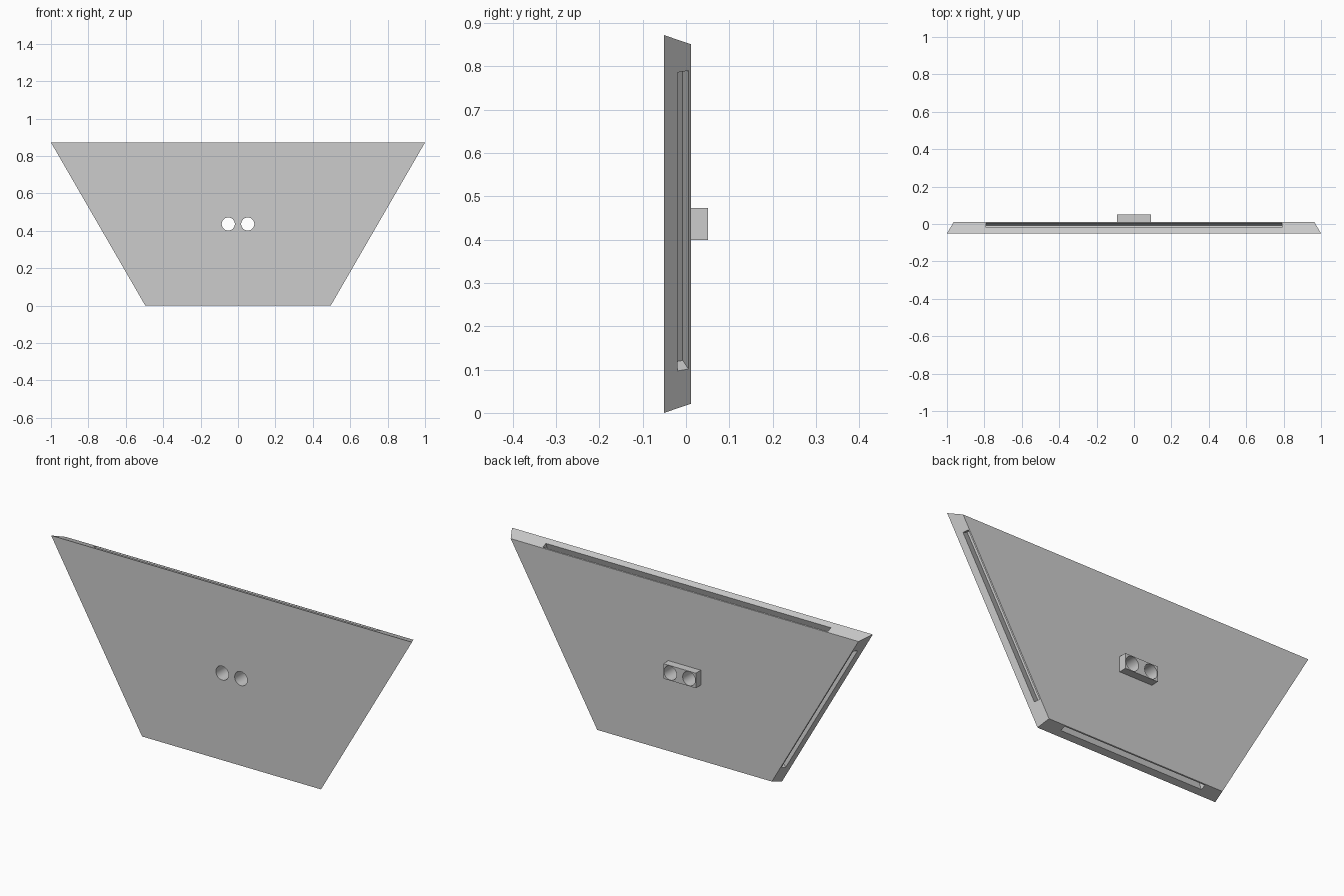
import bpy, bmesh, math
from mathutils import Matrix, Vector

cube = bpy.data.objects.get("Cube")
if cube:
    bpy.data.objects.remove(cube, do_unlink=True)

FRONT, BACK, MOUNT = -0.051, 0.0115, 0.051   # depth planes
HEIGHT, INSET = 0.872, 0.021
TOP, BOTTOM = 1.0, 0.496                     # half widths
MID = HEIGHT / 2

grey = bpy.data.materials.new("light grey")
grey.use_nodes = True
colour = (0.604, 0.604, 0.604, 1)
grey.diffuse_color = colour
grey.node_tree.nodes["Principled BSDF"].inputs["Base Color"].default_value = colour


def make_object(name, bm):
    bmesh.ops.recalc_face_normals(bm, faces=bm.faces)
    mesh = bpy.data.meshes.new(name)
    bm.to_mesh(mesh)
    bm.free()
    mesh.materials.append(grey)
    obj = bpy.data.objects.new(name, mesh)
    bpy.context.collection.objects.link(obj)
    return obj


def box(name, size, matrix):
    bm = bmesh.new()
    bmesh.ops.create_cube(bm, size=1, matrix=matrix @ Matrix.Diagonal((*size, 1)))
    return make_object(name, bm)


def hole_cutter(x):
    bm = bmesh.new()
    turn = Matrix.Translation((x, 0, MID)) @ Matrix.Rotation(math.pi / 2, 4, "X")
    bmesh.ops.create_cone(bm, cap_ends=True, segments=48, radius1=0.035,
                          radius2=0.035, depth=0.4, matrix=turn)
    return make_object("hole_cutter", bm)


def cut(obj, cutters):
    bpy.context.view_layer.objects.active = obj
    for cutter in cutters:
        mod = obj.modifiers.new("cut", "BOOLEAN")
        mod.operation = "DIFFERENCE"
        mod.solver = "EXACT"
        mod.object = cutter
        bpy.ops.object.modifier_apply(modifier=mod.name)


# Trapezoid plate with bevelled edges
slope = INSET / math.tan(math.radians(30))
shift = INSET / math.tan(math.radians(60))
front_outline = [(-BOTTOM, 0), (BOTTOM, 0), (TOP, HEIGHT), (-TOP, HEIGHT)]
back_outline = [(-BOTTOM + shift, INSET), (BOTTOM - shift, INSET),
                (TOP - slope, HEIGHT - INSET), (-TOP + slope, HEIGHT - INSET)]
bm = bmesh.new()
front = [bm.verts.new((x, FRONT, z)) for x, z in front_outline]
back = [bm.verts.new((x, BACK, z)) for x, z in back_outline]
bm.faces.new(front)
bm.faces.new(back[::-1])
for i in range(4):
    j = (i + 1) % 4
    bm.faces.new((front[i], back[i], back[j], front[j]))
plate = make_object("plate", bm)

# Slots cut square into each bevelled edge
cutters = []
tilt = math.atan2(INSET, BACK - FRONT)
slot_y, slot_width, slot_depth = -0.007, 0.027, 0.042
for i in range(4):
    a, b = (Vector((x, FRONT, z)) for x, z in
            (front_outline[i], front_outline[(i + 1) % 4]))
    along = (b - a).normalized()
    outward = Vector((along.z, 0, -along.x))
    normal = outward * math.cos(tilt) + Vector((0, math.sin(tilt), 0))
    across = normal.cross(along)
    rise = slot_y - FRONT
    centre = (a + b) / 2 + Vector((0, rise, 0)) - outward * rise * math.tan(tilt)
    frame = Matrix((along, across, normal)).transposed().to_4x4()
    frame.translation = centre
    cutters.append(box("slot_cutter", ((b - a).length * 0.79, slot_width, slot_depth * 2), frame))

# Mounting block on the back, pierced together with the plate
mount = box("mounting_block", (0.18, MOUNT - BACK, 0.075),
            Matrix.Translation((0, (BACK + MOUNT) / 2, MID)))
holes = [hole_cutter(side * 0.052) for side in (-1, 1)]
cut(plate, cutters + holes)
cut(mount, holes)
for cutter in cutters + holes:
    bpy.data.objects.remove(cutter, do_unlink=True)

# Smooth bores, crisp edges
for obj in (plate, mount):
    bpy.ops.object.select_all(action="DESELECT")
    obj.select_set(True)
    bpy.context.view_layer.objects.active = obj
    bpy.ops.object.shade_smooth_by_angle(angle=math.radians(15))
